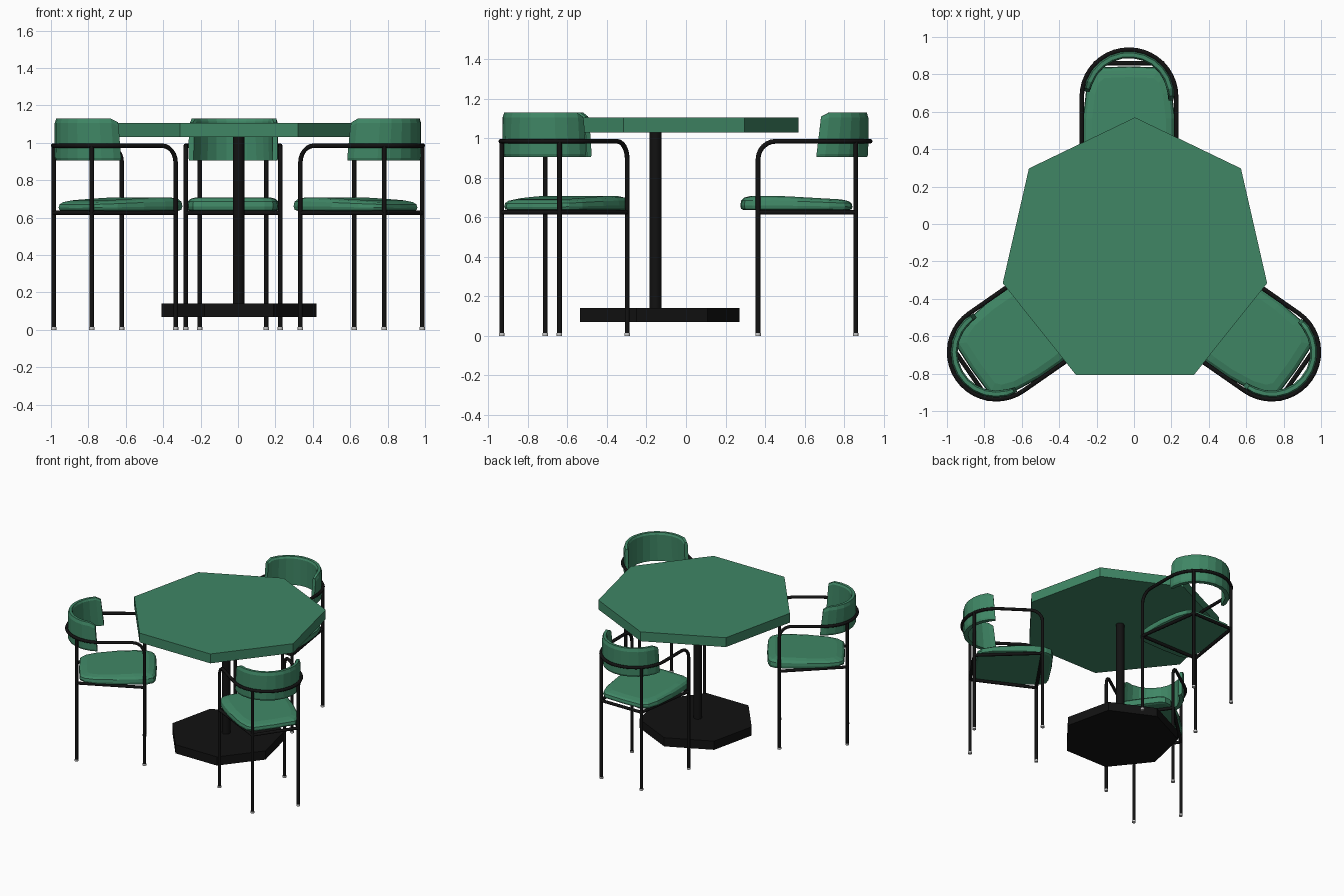
import bpy, bmesh
from math import sin, cos, pi, radians, sqrt
from mathutils import Matrix, Vector

if "Cube" in bpy.data.objects:
    bpy.data.objects.remove(bpy.data.objects["Cube"])


def material(name, color):
    m = bpy.data.materials.new(name)
    m.diffuse_color = (*color, 1)
    m.use_nodes = True
    m.node_tree.nodes["Principled BSDF"].inputs["Base Color"].default_value = m.diffuse_color
    return m


GREEN = material("green", (0.05, 0.24, 0.13))
BLACK = material("black", (0.006, 0.006, 0.006))


def add(name, mesh, mat=None, matrix=Matrix()):
    ob = bpy.data.objects.new(name, mesh)
    bpy.context.collection.objects.link(ob)
    ob.matrix_world = matrix
    if mat and not mesh.materials:
        mesh.materials.append(mat)
    return ob


def loft(name, rings):
    """Skin a list of closed rings and cap both ends."""
    bm = bmesh.new()
    rs = [[bm.verts.new(p) for p in ring] for ring in rings]
    n = len(rs[0])
    for a, b in zip(rs, rs[1:]):
        for i in range(n):
            bm.faces.new((a[i], a[(i + 1) % n], b[(i + 1) % n], b[i]))
    bm.faces.new(rs[0][::-1])
    bm.faces.new(rs[-1])
    bmesh.ops.recalc_face_normals(bm, faces=bm.faces)
    me = bpy.data.meshes.new(name)
    bm.to_mesh(me)
    bm.free()
    return me


def prism(name, sides, r, z0, z1, cx=0, cy=0):
    ring = [(cx + r * sin(2 * pi * i / sides), cy + r * cos(2 * pi * i / sides))
            for i in range(sides)]
    return loft(name, [[(x, y, z) for x, y in ring] for z in (z0, z1)])


def tube(name, paths, r=0.012):
    """Round bar swept along one or more point paths."""
    cu = bpy.data.curves.new(name + "_path", 'CURVE')
    cu.dimensions = '3D'
    cu.bevel_depth, cu.bevel_resolution, cu.use_fill_caps = r, 2, True
    for pts, closed in paths:
        s = cu.splines.new('POLY')
        s.points.add(len(pts) - 1)
        for p, co in zip(s.points, pts):
            p.co = (*co, 1)
        s.use_cyclic_u = closed
    ob = add(name + "_path", cu)
    me = bpy.data.meshes.new_from_object(
        ob.evaluated_get(bpy.context.evaluated_depsgraph_get()))
    bpy.data.objects.remove(ob)
    bpy.data.curves.remove(cu)
    me.materials.clear()
    me.shade_smooth()
    me.set_sharp_from_angle(angle=radians(50))
    return me


# Table: seven-sided top and base on a round post
CY = -0.155
add("table_top", prism("table_top", 7, 0.725, 1.03, 1.105, 0.005, CY), GREEN)
add("table_base", prism("table_base", 7, 0.425, 0.07, 0.14, 0.005, CY), BLACK)
post = prism("table_post", 16, 0.031, 0.13, 1.04, 0.003, CY)
post.shade_smooth()
post.set_sharp_from_angle(angle=radians(40))
add("table_post", post, BLACK)

# Chair, local frame: origin between the front legs, back towards +y
W, AC, ARM, FIL = 0.2525, 0.315, 0.985, 0.09   # half width, arc centre, arm height, fillet
RX = 0.178
RY = AC + sqrt(W * W - RX * RX)

# Front legs and arms: one continuous bent bar
side = [(W, 0, 0.01)]
for i in range(7):
    a = i / 6 * pi / 2
    side.append((W, FIL * (1 - cos(a)), ARM - FIL + FIL * sin(a)))
arc = [(W * cos(i * pi / 20), AC + W * sin(i * pi / 20), ARM) for i in range(21)]
hoop = side + arc + [(-x, y, z) for x, y, z in reversed(side)]
arm_frame = tube("arm_frame", [(hoop, False)])

# Rear legs and the rail under the seat
rear_legs = tube("rear_legs", [([(s * RX, RY, 0.01), (s * RX, RY, ARM)], False)
                               for s in (-1, 1)])
corners = [(-W, 0), (W, 0), (RX, RY), (-RX, RY)]
seat_rail = tube("seat_rail", [([(*corners[i], 0.625), (*corners[(i + 1) % 4], 0.625)], False)
                               for i in range(4)])

# Seat cushion: rounded outline, swelling and tapering in height
half = [(0.17, -0.085), (0.215, -0.07), (0.238, -0.03), (0.246, 0.06), (0.246, 0.2),
        (0.228, 0.36), (0.2, 0.44), (0.165, 0.472)]
outline = ([(0, -0.09)] + half + [(0, 0.478)] + [(-x, y) for x, y in reversed(half)])
rings = []
for s, z in ((0.93, 0.636), (0.985, 0.642), (1, 0.66), (0.985, 0.685), (0.93, 0.7), (0.8, 0.709)):
    ring = []
    for x, y in outline:
        yy = 0.19 + (y - 0.19) * s
        k = 1 - 0.3 * max(0, yy - 0.1) / 0.38
        ring.append((x * s, yy, 0.636 + (z - 0.636) * k))
    rings.append(ring)
seat = loft("seat", rings)

# Backrest: curved band with slanted ends
section = [(0.207, 0.905), (0.238, 0.905), (0.244, 0.92), (0.244, 1.105),
           (0.236, 1.13), (0.215, 1.13), (0.207, 1.115)]
rings = []
steps = [0, 0.06] + [0.06 + 0.88 * i / 10 for i in range(1, 11)] + [1]
for t in steps:
    end = t in (0, 1)
    ring = []
    for r, z in section:
        h = (z - 0.905) / 0.225
        lo, hi = -5 + 6 * h, 173 - 4 * h
        a = radians(lo + (hi - lo) * t)
        if end:
            r = 0.226 + (r - 0.226) * 0.75
            z -= 0.02 * h
        ring.append((r * cos(a), AC + r * sin(a), z))
    rings.append(ring)
backrest = loft("backrest", rings)

foot = prism("foot", 12, 0.014, 0, 0.014)

# Three chairs around the table
for label, x, y, ang in (("back", -0.027, 0.365, 0), ("left", -0.4775, -0.505, 124.8),
                         ("right", 0.4775, -0.505, -124.8)):
    M = Matrix.Translation((x, y, 0)) @ Matrix.Rotation(radians(ang), 4, 'Z')
    for me, mat in ((arm_frame, BLACK), (rear_legs, BLACK), (seat_rail, BLACK),
                    (seat, GREEN), (backrest, GREEN)):
        add(f"{label}_chair_{me.name}", me, mat, M)
    for i, (fx, fy) in enumerate(corners):
        add(f"{label}_chair_foot_{i + 1}", foot, None, M @ Matrix.Translation((fx, fy, 0)))
